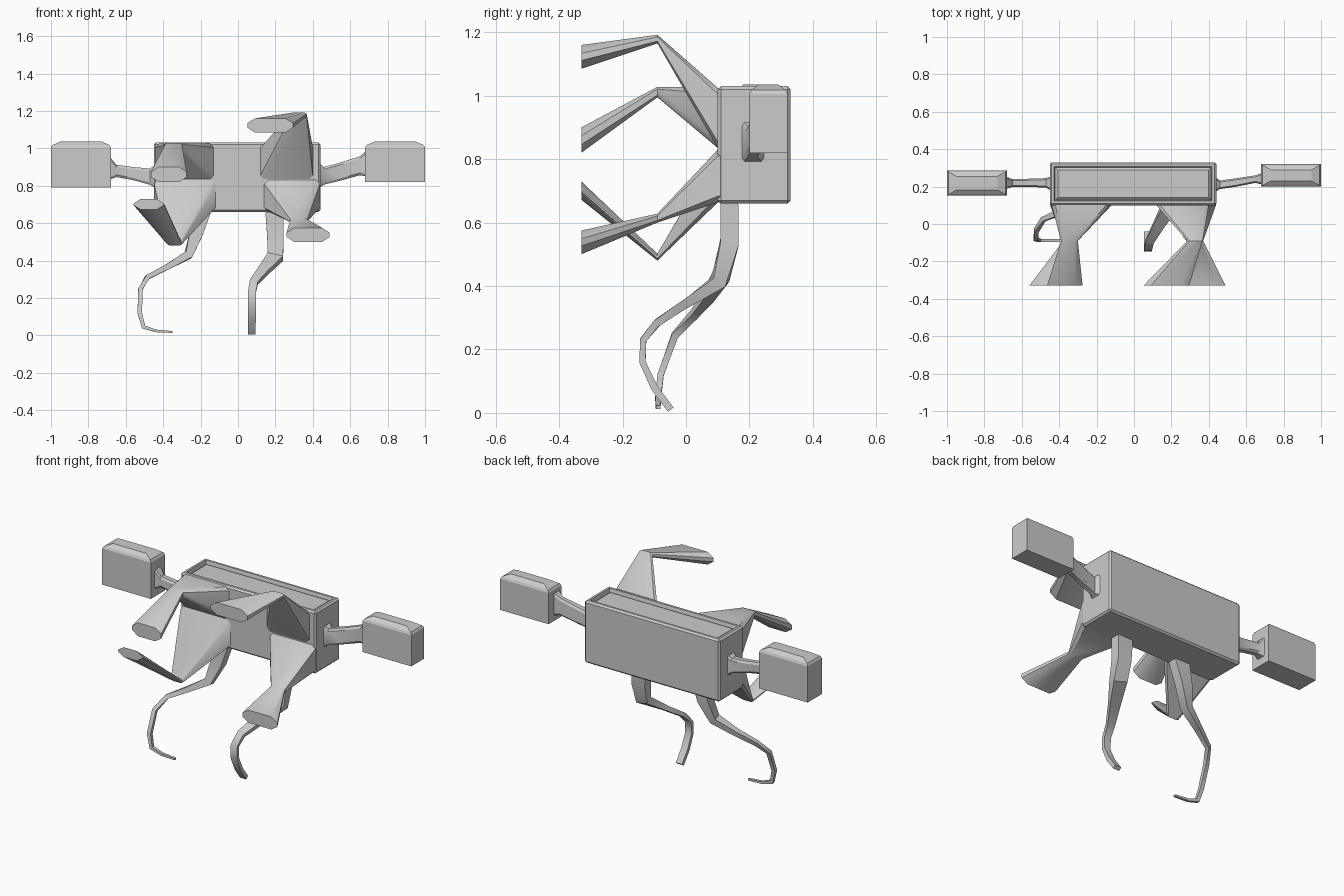
import bpy, bmesh, math
from mathutils import Vector

if "Cube" in bpy.data.objects:
    bpy.data.objects.remove(bpy.data.objects["Cube"])

grey = bpy.data.materials.new("plain_grey")
grey.diffuse_color = (0.6, 0.6, 0.6, 1)
grey.use_nodes = True
grey.node_tree.nodes["Principled BSDF"].inputs["Base Color"].default_value = grey.diffuse_color


def finish(name, bm, angle=30):
    """Turn a bmesh into a named, shaded object."""
    bmesh.ops.recalc_face_normals(bm, faces=bm.faces)
    me = bpy.data.meshes.new(name)
    bm.to_mesh(me)
    bm.free()
    ob = bpy.data.objects.new(name, me)
    bpy.context.collection.objects.link(ob)
    me.materials.append(grey)
    bpy.ops.object.select_all(action='DESELECT')
    bpy.context.view_layer.objects.active = ob
    ob.select_set(True)
    bpy.ops.object.shade_smooth_by_angle(angle=math.radians(angle))
    return ob


def loft(name, rings, angle=30):
    """Skin a list of equal-length point rings and close both ends."""
    bm = bmesh.new()
    rows = [[bm.verts.new(p) for p in r] for r in rings]
    n = len(rows[0])
    for a, b in zip(rows, rows[1:]):
        for i in range(n):
            j = (i + 1) % n
            bm.faces.new((a[i], a[j], b[j], b[i]))
    bm.faces.new(rows[0][::-1])
    bm.faces.new(rows[-1])
    return finish(name, bm, angle)


def chamfered(u0, u1, v0, v1, cu, cv):
    """Rectangle outline with cut corners, eight points."""
    return [(u0 + cu, v0), (u1 - cu, v0), (u1, v0 + cv), (u1, v1 - cv),
            (u1 - cu, v1), (u0 + cu, v1), (u0, v1 - cv), (u0, v0 + cv)]


def box_rings(sections):
    """Rings stacked along z from (z, x0, x1, y0, y1)."""
    return [[(x0, y0, z), (x1, y0, z), (x1, y1, z), (x0, y1, z)]
            for z, x0, x1, y0, y1 in sections]


def arm_rings(sections):
    """Rings along x from (x, y0, y1, z0, z1)."""
    return [[(x, v, w) for v, w in chamfered(y0, y1, z0, z1, .008, .012)]
            for x, y0, y1, z0, z1 in sections]


def sweep(name, path, ref):
    """Sweep a rectangle along (x, y, z, width on ref, thickness)."""
    pts = [Vector(p[:3]) for p in path]
    rings = []
    for i, p in enumerate(pts):
        t = (pts[min(i + 1, len(pts) - 1)] - pts[max(i - 1, 0)]).normalized()
        u = Vector(ref)
        u = (u - t * u.dot(t)).normalized()
        v = t.cross(u)
        a, b = path[i][3] / 2, path[i][4] / 2
        rings.append([p + u * a * s + v * b * q
                      for s, q in ((-1, -1), (1, -1), (1, 1), (-1, 1))])
    return loft(name, rings, 40)


# body block with softened edges and a sunken lid inside a raised rim
bm = bmesh.new()
bmesh.ops.create_cube(bm, size=1)
for v in bm.verts:
    v.co = Vector((v.co.x * .89 - .005, v.co.y * .23 + .215, v.co.z * .37 + .845))
bmesh.ops.bevel(bm, geom=bm.edges[:], offset=.01, segments=1, affect='EDGES')
lid = max(bm.faces, key=lambda f: f.calc_center_median().z)
bmesh.ops.inset_region(bm, faces=[lid], thickness=.018)
bmesh.ops.inset_region(bm, faces=[lid], thickness=.008, depth=-.025)
bmesh.ops.inset_region(bm, faces=[lid], thickness=.02, depth=.012)
finish("body", bm, 20)

# end boxes with chamfered lids
for name, x0, x1, y0, y1, z0 in (("left_box", -1, -.68, .152, .285, .79),
                                 ("right_box", .68, 1, .2, .32, .82)):
    loft(name, box_rings([(z0, x0, x1, y0, y1), (1.005, x0, x1, y0, y1),
                          (1.018, x0 + .008, x1 - .008, y0 + .006, y1 - .006),
                          (1.036, x0 + .05, x1 - .05, y0 + .03, y1 - .03)]), 20)

# arms joining the boxes to the body, flared at both ends
loft("left_arm", arm_rings([(-.43, .17, .26, .78, .92), (-.47, .195, .245, .805, .892),
                            (-.56, .198, .242, .83, .9), (-.65, .198, .24, .846, .912),
                            (-.69, .185, .255, .832, .96)]))
loft("right_arm", arm_rings([(.42, .165, .26, .78, .93), (.46, .187, .232, .806, .9),
                             (.55, .2, .245, .828, .925), (.65, .22, .26, .856, .957),
                             (.69, .21, .275, .85, .99)]))

# four forward limbs: wide root, thin knee, flared flat foot (x0, x1, z0, z1)
limbs = {
    "upper_right_limb": ((.12, .40, .835, 1.025), (.285, .367, 1.165, 1.192),
                         (.05, .295, 1.085, 1.16)),
    "upper_left_limb": ((-.44, -.13, .835, 1.025), (-.39, -.30, .995, 1.028),
                        (-.465, -.275, .82, .90)),
    "lower_right_limb": ((.14, .438, .663, .83), (.28, .37, .60, .628),
                         (.26, .49, .50, .575)),
    "lower_left_limb": ((-.448, -.12, .663, .83), (-.378, -.30, .48, .502),
                        (-.56, -.395, .672, .73)),
}
for name, (root, knee, foot) in limbs.items():
    rings = []
    for y, (x0, x1, z0, z1), cu, cv in ((.12, root, .02, .02), (.1, root, .02, .02),
                                        (-.09, knee, .012, .007),
                                        (-.33, foot, .04, .026)):
        rings.append([(x, y, z) for x, z in chamfered(x0, x1, z0, z1, cu, cv)])
    loft(name, rings, 35)

# trailing legs under the body
sweep("right_leg", [
    (.195, .137, .68, .10, .055), (.2, .137, .53, .088, .058), (.2, .112, .42, .085, .045),
    (.135, .0, .345, .06, .028), (.085, -.09, .285, .045, .023), (.074, -.135, .23, .042, .02),
    (.074, -.137, .16, .042, .02), (.074, -.1, .08, .042, .022), (.074, -.048, .01, .04, .022),
], (1, 0, 0))
sweep("left_leg", [
    (-.19, .137, .68, .055, .10), (-.225, .137, .54, .056, .07), (-.265, .11, .43, .05, .045),
    (-.38, .07, .365, .035, .03), (-.485, .025, .31, .024, .025), (-.522, -.035, .245, .022, .024),
    (-.525, -.08, .12, .02, .024), (-.505, -.088, .045, .018, .022), (-.44, -.088, .024, .016, .014),
    (-.35, -.088, .018, .014, .01),
], (0, 1, 0))
